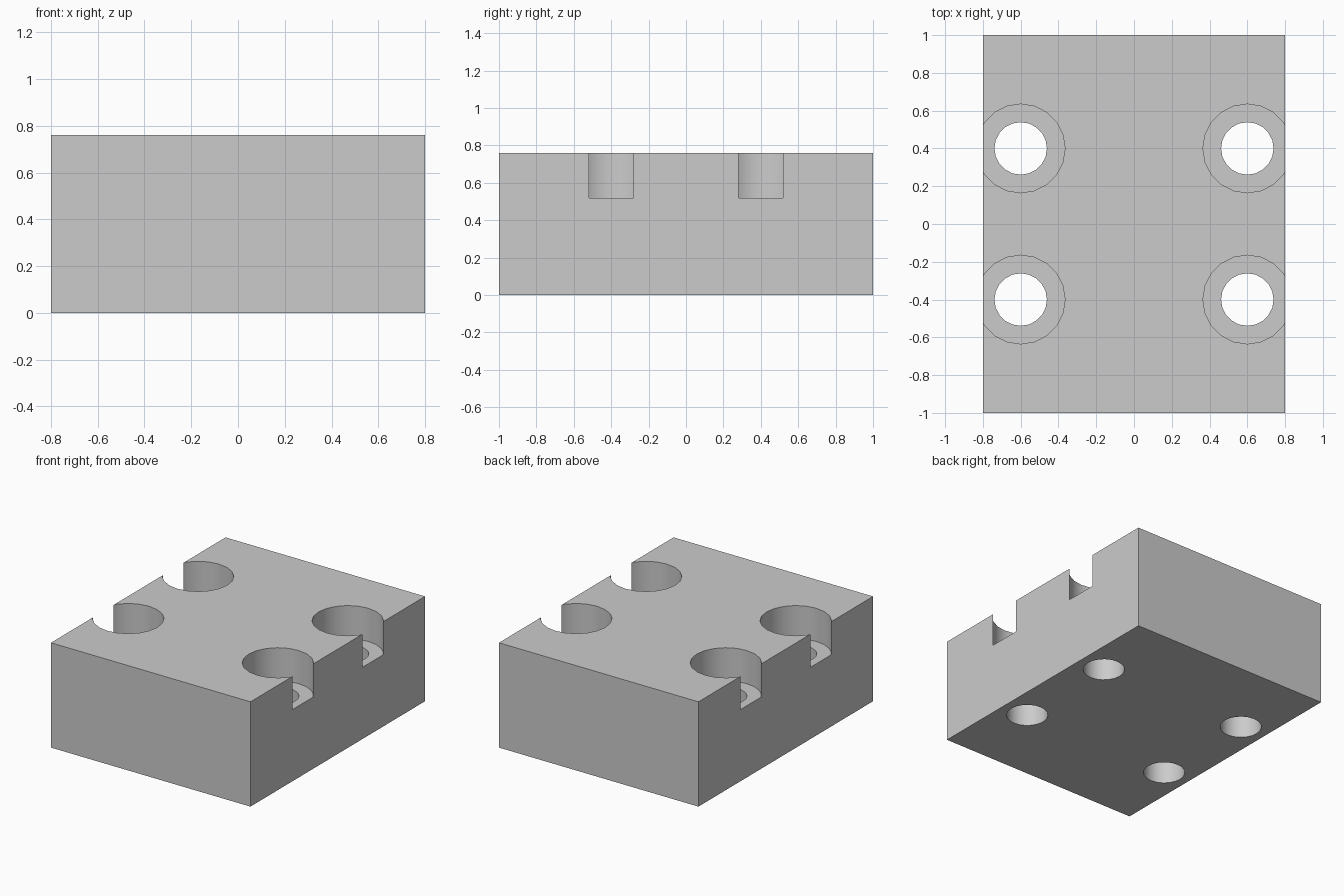
import bpy
import math

default = bpy.data.objects.get("Cube")
if default:
    bpy.data.objects.remove(default, do_unlink=True)

HEIGHT = 0.76
BORE_FLOOR = 0.52

grey = bpy.data.materials.new("plain_grey")
grey.use_nodes = True
colour = (0.6, 0.6, 0.6, 1)
grey.diffuse_color = colour
grey.node_tree.nodes["Principled BSDF"].inputs["Base Color"].default_value = colour

# Solid block
bpy.ops.mesh.primitive_cube_add(size=1, location=(0, 0, HEIGHT / 2))
block = bpy.context.object
block.name = "mounting_block"
block.scale = (1.6, 2, HEIGHT)
bpy.ops.object.transform_apply(location=True, rotation=False, scale=True)
block.data.materials.append(grey)


def cut_hole(name, x, y, radius, bottom, top):
    """Cut a round vertical hole out of the block."""
    bpy.ops.mesh.primitive_cylinder_add(
        vertices=20, radius=radius, depth=top - bottom,
        location=(x, y, (top + bottom) / 2), rotation=(0, 0, math.pi / 2))
    cutter = bpy.context.object
    cutter.name = name
    cutter.hide_render = True
    cutter.data.materials.append(grey)
    mod = block.modifiers.new(name, "BOOLEAN")
    mod.operation = "DIFFERENCE"
    mod.solver = "EXACT"
    mod.object = cutter
    bpy.context.view_layer.objects.active = block
    bpy.ops.object.modifier_apply(modifier=name)
    bpy.data.objects.remove(cutter, do_unlink=True)


# Four bolt holes, each with a wide counterbore that breaks through the side
for x in (-0.6, 0.6):
    for y in (-0.4, 0.4):
        cut_hole("counterbore", x, y, 0.235, BORE_FLOOR, HEIGHT + 0.1)
        cut_hole("bolt_hole", x, y, 0.139, -0.1, BORE_FLOOR + 0.1)

# Smooth bore walls, sharp edges
bpy.ops.object.select_all(action="DESELECT")
block.select_set(True)
bpy.context.view_layer.objects.active = block
bpy.ops.object.shade_smooth_by_angle(angle=math.radians(30))
